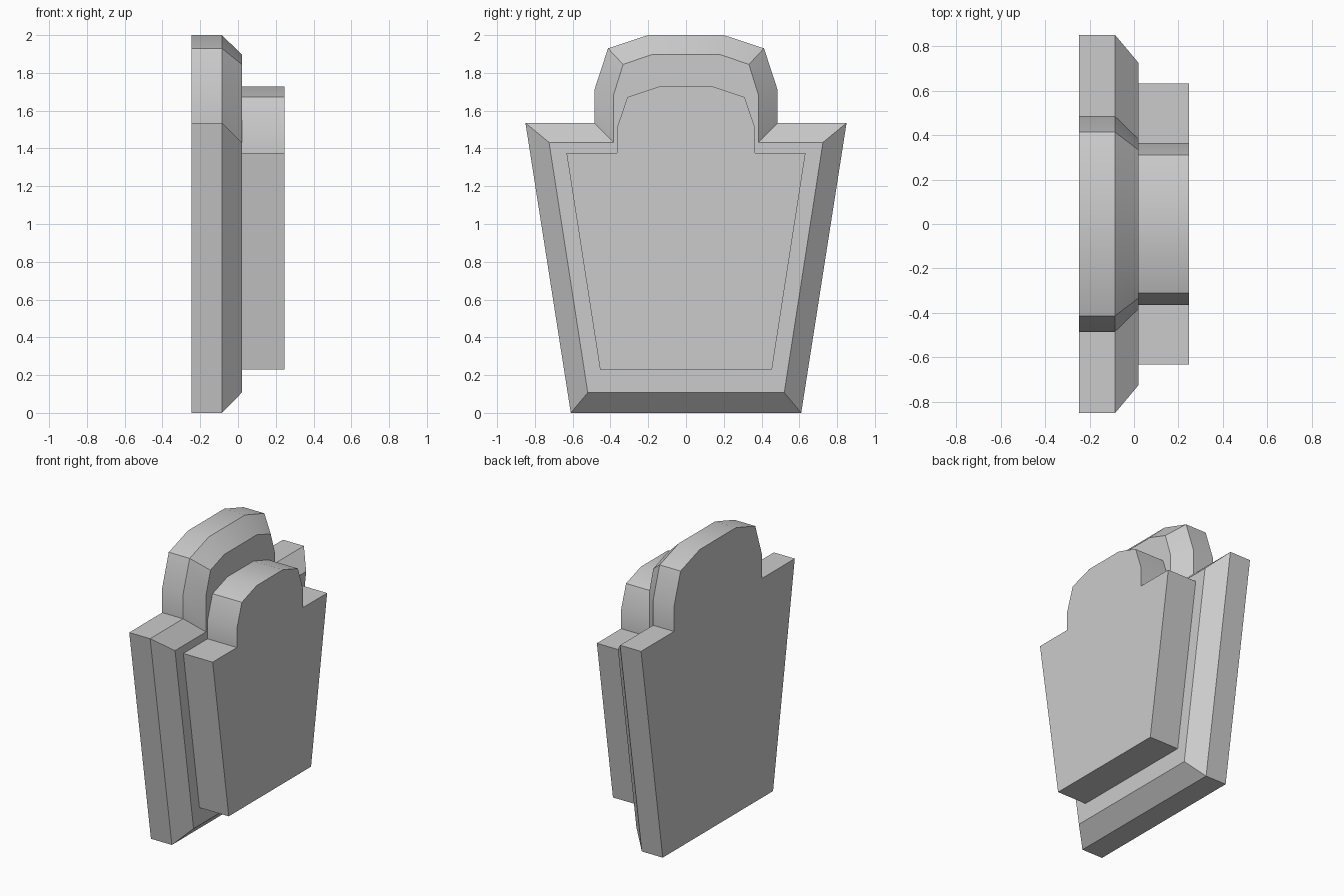
import bpy, bmesh, math

if "Cube" in bpy.data.objects:
    bpy.data.objects.remove(bpy.data.objects["Cube"])


def loft(name, sections):
    """Loft mirrored half outlines (y, z), each placed at its own x, into a closed solid."""
    bm = bmesh.new()
    rings = []
    for x, half in sections:
        outline = half + [(-y, z) for y, z in reversed(half)]
        rings.append([bm.verts.new((x, y, z)) for y, z in outline])
    n = len(rings[0])
    for a, b in zip(rings, rings[1:]):
        for i in range(n):
            j = (i + 1) % n
            bm.faces.new((a[i], a[j], b[j], b[i]))
    bm.faces.new(rings[0])
    bm.faces.new(rings[-1])
    bmesh.ops.recalc_face_normals(bm, faces=bm.faces[:])
    mesh = bpy.data.meshes.new(name)
    bm.to_mesh(mesh)
    bm.free()
    obj = bpy.data.objects.new(name, mesh)
    bpy.context.collection.objects.link(obj)
    bpy.ops.object.select_all(action='DESELECT')
    obj.select_set(True)
    bpy.context.view_layer.objects.active = obj
    bpy.ops.object.shade_smooth_by_angle(angle=math.radians(30))
    return obj


# Half outlines from the bottom corner up to the crown
outer = [(0.61, 0), (0.85, 1.535), (0.485, 1.535), (0.485, 1.71), (0.413, 1.93), (0.2, 2.0)]
inset = [(0.52, 0.107), (0.725, 1.432), (0.383, 1.432), (0.383, 1.685), (0.333, 1.845), (0.18, 1.897)]
panel = [(0.455, 0.23), (0.633, 1.377), (0.365, 1.377), (0.365, 1.51), (0.31, 1.672), (0.145, 1.727)]

# Back slab with chamfered front rim
loft("back_slab", [(-0.247, outer), (-0.085, outer), (0.02, inset)])

# Raised panel on the chamfered side
loft("raised_panel", [(0.02, panel), (0.247, panel)])
